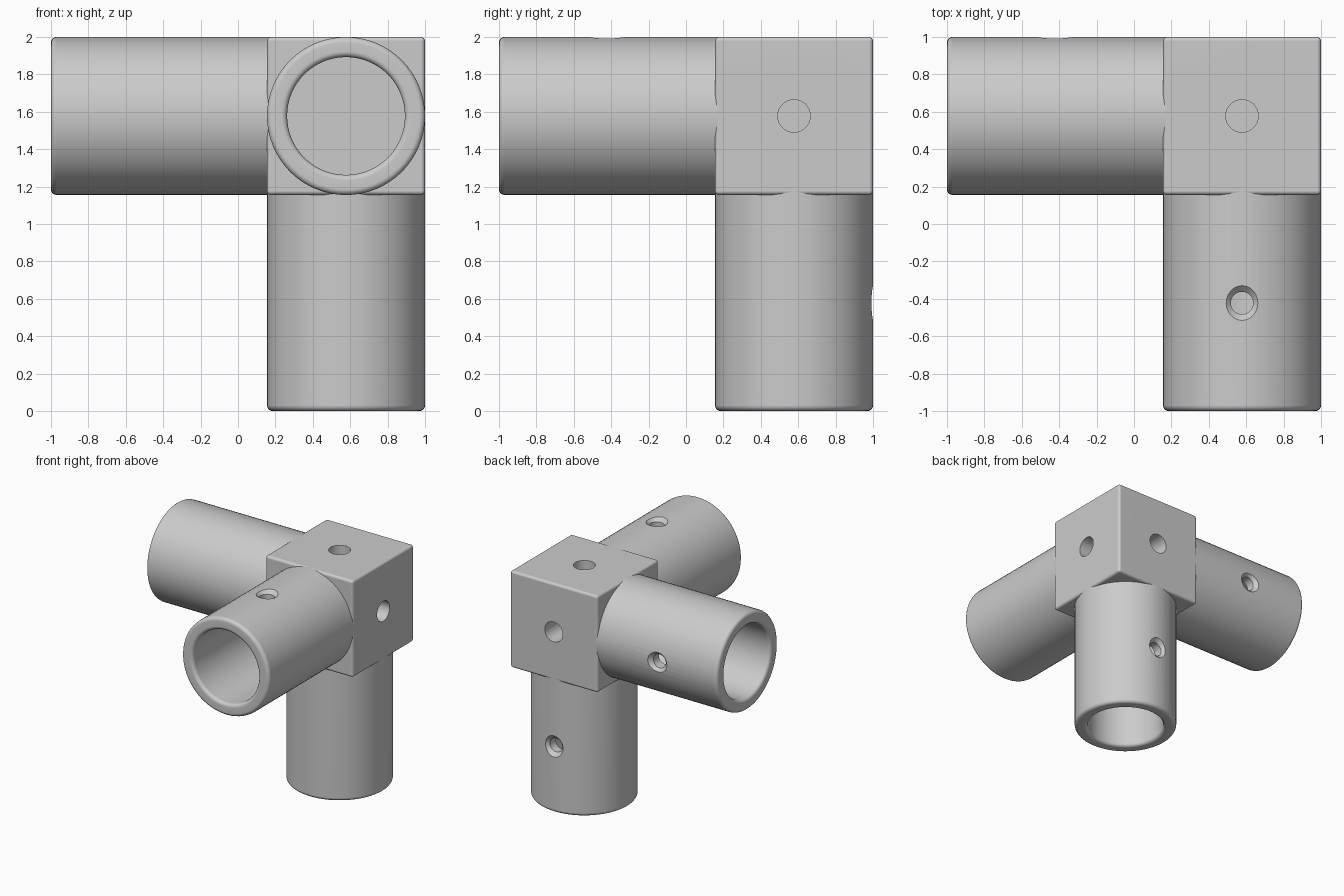
import bpy, bmesh, math
from mathutils import Vector

START = bpy.data.objects.get("Cube")
if START:
    bpy.data.objects.remove(START, do_unlink=True)

HALF = 0.4225                                  # half block width, also tube radius
CENTRE = Vector((0.5775, 0.5775, 1.5775))
BORE = 0.315
ROUND = 0.03
X, Y, Z = Vector((1, 0, 0)), Vector((0, 1, 0)), Vector((0, 0, 1))

grey = bpy.data.materials.new("light grey")
grey.use_nodes = True
grey.diffuse_color = (0.6, 0.6, 0.6, 1)
grey.node_tree.nodes["Principled BSDF"].inputs["Base Color"].default_value = grey.diffuse_color


def add_object(name, bm):
    bmesh.ops.recalc_face_normals(bm, faces=bm.faces)
    mesh = bpy.data.meshes.new(name)
    bm.to_mesh(mesh)
    bm.free()
    mesh.materials.append(grey)
    obj = bpy.data.objects.new(name, mesh)
    bpy.context.collection.objects.link(obj)
    return obj


def lathe(name, profile, origin, direction, steps=64):
    """Solid of revolution; profile is (radius, height) along direction."""
    bm = bmesh.new()
    verts = [bm.verts.new((r, 0, h)) for r, h in profile]
    edges = [bm.edges.new(pair) for pair in zip(verts, verts[1:])]
    bmesh.ops.spin(bm, geom=verts + edges, cent=(0, 0, 0), axis=(0, 0, 1),
                   angle=math.tau, steps=steps, use_duplicate=False)
    bmesh.ops.remove_doubles(bm, verts=bm.verts, dist=1e-5)
    turn = direction.to_track_quat("Z", "Y").to_matrix().to_4x4()
    bmesh.ops.transform(bm, matrix=turn, verts=bm.verts)
    bmesh.ops.translate(bm, vec=origin, verts=bm.verts)
    return add_object(name, bm)


def finish(obj, cutters):
    """Cut the holes, then smooth the rounded surfaces."""
    for cutter in cutters:
        mod = obj.modifiers.new("hole", "BOOLEAN")
        mod.operation, mod.solver, mod.object = "DIFFERENCE", "EXACT", cutter
    bpy.ops.object.select_all(action="DESELECT")
    obj.select_set(True)
    bpy.context.view_layer.objects.active = obj
    for mod in list(obj.modifiers):
        bpy.ops.object.modifier_apply(modifier=mod.name)
    for cutter in cutters:
        bpy.data.objects.remove(cutter, do_unlink=True)
    bpy.ops.object.shade_smooth_by_angle(angle=math.radians(30))
    weighted = obj.modifiers.new("even shading", "WEIGHTED_NORMAL")
    weighted.keep_sharp = True


# Corner block with a blind hole in each outer face
bm = bmesh.new()
bmesh.ops.create_cube(bm, size=2 * HALF)
bmesh.ops.translate(bm, vec=CENTRE, verts=bm.verts)
bmesh.ops.bevel(bm, geom=bm.edges[:], offset=0.022, segments=4, profile=0.5, affect="EDGES")
block = add_object("corner_block", bm)
blind_hole = [(0, -0.33), (0.087, -0.33), (0.087, 0.05), (0, 0.05)]
finish(block, [lathe("hole_cutter", blind_hole, CENTRE + HALF * d, d, 48) for d in (X, Y, Z)])

# Socket tube profile, heights measured outward from the block face
LENGTH = 2 - 2 * HALF
ARC = [i * math.pi / 8 for i in range(5)]
tube = [(0, -0.03), (HALF, -0.03)]
tube += [(HALF - ROUND + ROUND * math.cos(a), LENGTH - ROUND + ROUND * math.sin(a)) for a in ARC]
tube += [(BORE + ROUND - ROUND * math.cos(a), LENGTH - ROUND + ROUND * math.sin(a))
         for a in reversed(ARC)]
tube += [(BORE, 0.005), (0, 0.005)]

# Countersunk screw hole
screw = [(0, -0.2), (0.06, -0.2), (0.06, -0.033), (0.093, 0), (0.113, 0.02), (0, 0.02)]

for name, out, side in (("right_tube", -X, Y), ("front_tube", -Y, Z), ("lower_tube", -Z, Y)):
    socket = lathe(name, tube, CENTRE + HALF * out, out)
    middle = CENTRE + (HALF + LENGTH / 2) * out + HALF * side
    finish(socket, [lathe("screw_cutter", screw, middle, side, 48)])
